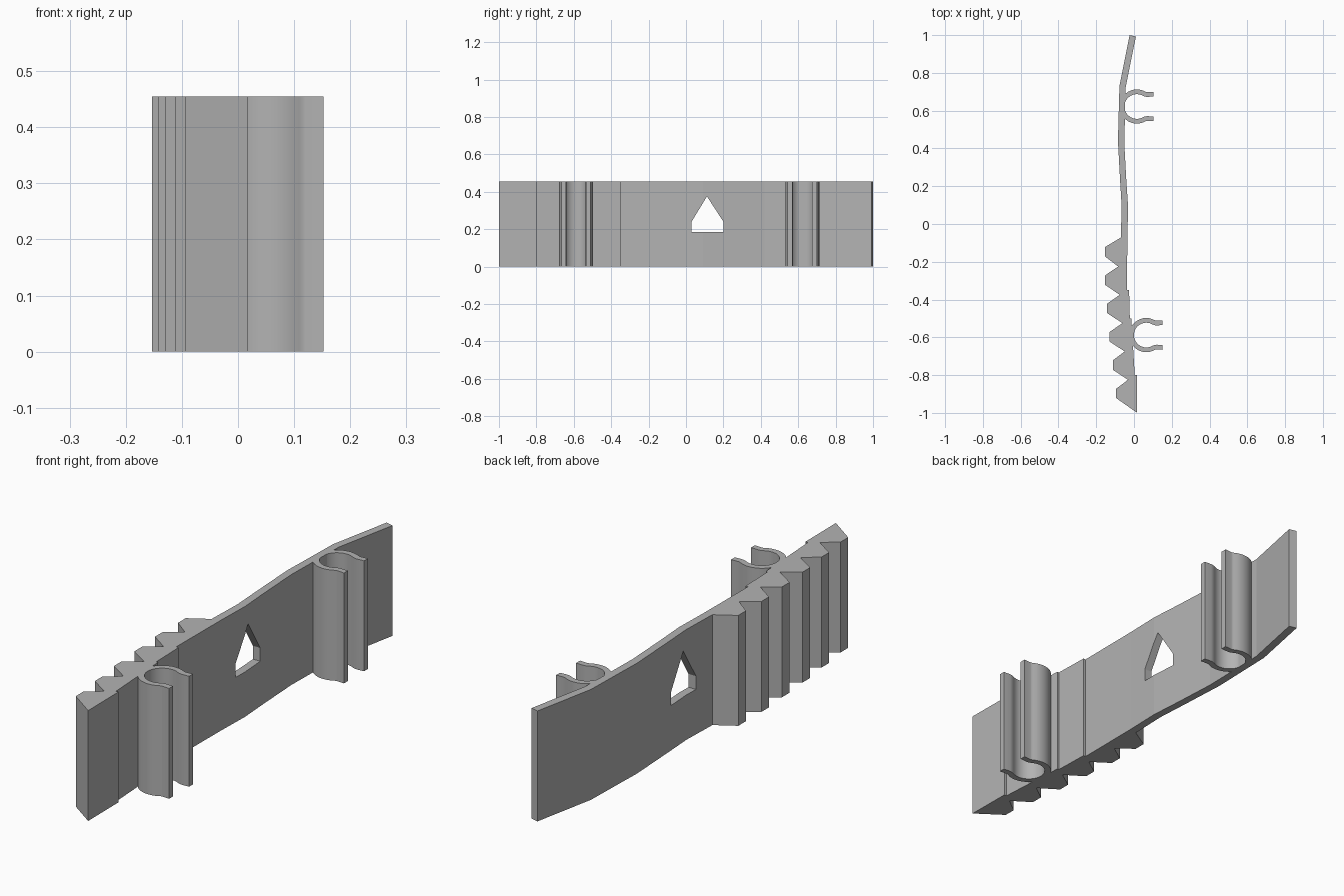
import bpy, bmesh, math

if "Cube" in bpy.data.objects:
    bpy.data.objects.remove(bpy.data.objects["Cube"])

H = 0.455

grey = bpy.data.materials.new("light_grey")
grey.diffuse_color = (0.45, 0.45, 0.45, 1)
grey.use_nodes = True
grey.node_tree.nodes["Principled BSDF"].inputs["Base Color"].default_value = grey.diffuse_color


def prism(name, pts, offset, to3d):
    """Extrude a closed 2D profile along an offset vector."""
    bm = bmesh.new()
    face = bm.faces.new([bm.verts.new(to3d(a, b)) for a, b in pts])
    new = bmesh.ops.extrude_face_region(bm, geom=[face])["geom"]
    bmesh.ops.translate(bm, vec=offset,
                        verts=[v for v in new if isinstance(v, bmesh.types.BMVert)])
    bmesh.ops.recalc_face_normals(bm, faces=bm.faces)
    mesh = bpy.data.meshes.new(name)
    bm.to_mesh(mesh)
    bm.free()
    mesh.materials.append(grey)
    obj = bpy.data.objects.new(name, mesh)
    bpy.context.collection.objects.link(obj)
    return obj


# Wavy strip: clip-side edge with small steps, from the top end down
profile = [(-0.023, 1.0), (0.01, 0.992), (-0.045, 0.72), (-0.051, 0.42),
           (-0.04, 0.22), (-0.031, 0.09), (-0.035, -0.06), (-0.037, -0.35),
           (-0.026, -0.35), (-0.022, -0.5), (-0.014, -0.5), (0.004, -0.8),
           (0.015, -0.8), (0.017, -1.0)]

# Teeth: flat tip x and the valley x following each one, going back up
tips = [-0.094, -0.112, -0.130, -0.142, -0.153, -0.153]
valleys = [-0.032, -0.049, -0.061, -0.076, -0.084]
for i, x in enumerate(tips):
    y = -0.922 + 0.15 * i
    profile += [(x, y), (x, y + 0.05)]
    if i < 5:
        profile.append((valleys[i], y + 0.097))

# Back edge of the strip
profile += [(-0.07, -0.072), (-0.065, 0.09), (-0.073, 0.22),
            (-0.085, 0.44), (-0.077, 0.73)]
strip = prism("toothed_strip", profile, (0, 0, H), lambda a, b: (a, b, 0))

# House-shaped window through the strip
house = [(0.03, 0.185), (0.2, 0.185), (0.2, 0.24), (0.112, 0.375), (0.03, 0.24)]
cutter = prism("window_cutter", house, (0.6, 0, 0), lambda a, b: (-0.3, a, b))
cutter.hide_render = True
cutter.hide_viewport = True
cut = strip.modifiers.new("window", "BOOLEAN")
cut.operation = "DIFFERENCE"
cut.solver = "EXACT"
cut.object = cutter


def clip(name, cx, cy):
    """C-shaped snap clip with two flared straight lips."""
    half = [(-0.078 * math.cos(a), 0.078 * math.sin(a))
            for a in (math.radians(10 * i) for i in range(13))]
    half += [(0.047, 0.0645), (0.055, 0.0635), (0.087, 0.0655)]
    path = [(x, -y) for x, y in half[:0:-1]] + half
    left, right = [], []
    for i, (x, y) in enumerate(path):
        x0, y0 = path[max(i - 1, 0)]
        x1, y1 = path[min(i + 1, len(path) - 1)]
        if i in (0, len(path) - 1):
            y0 = y1
        d = math.hypot(x1 - x0, y1 - y0)
        nx, ny = -(y1 - y0) / d * 0.0125, (x1 - x0) / d * 0.0125
        left.append((cx + x + nx, cy + y + ny))
        right.append((cx + x - nx, cy + y - ny))
    obj = prism(name, left + right[::-1], (0, 0, H), lambda a, b: (a, b, 0))
    bpy.ops.object.select_all(action="DESELECT")
    obj.select_set(True)
    bpy.context.view_layer.objects.active = obj
    bpy.ops.object.shade_smooth_by_angle(angle=math.radians(30))


# Snap clips
clip("upper_clip", 0.015, 0.622)
clip("lower_clip", 0.065, -0.588)
